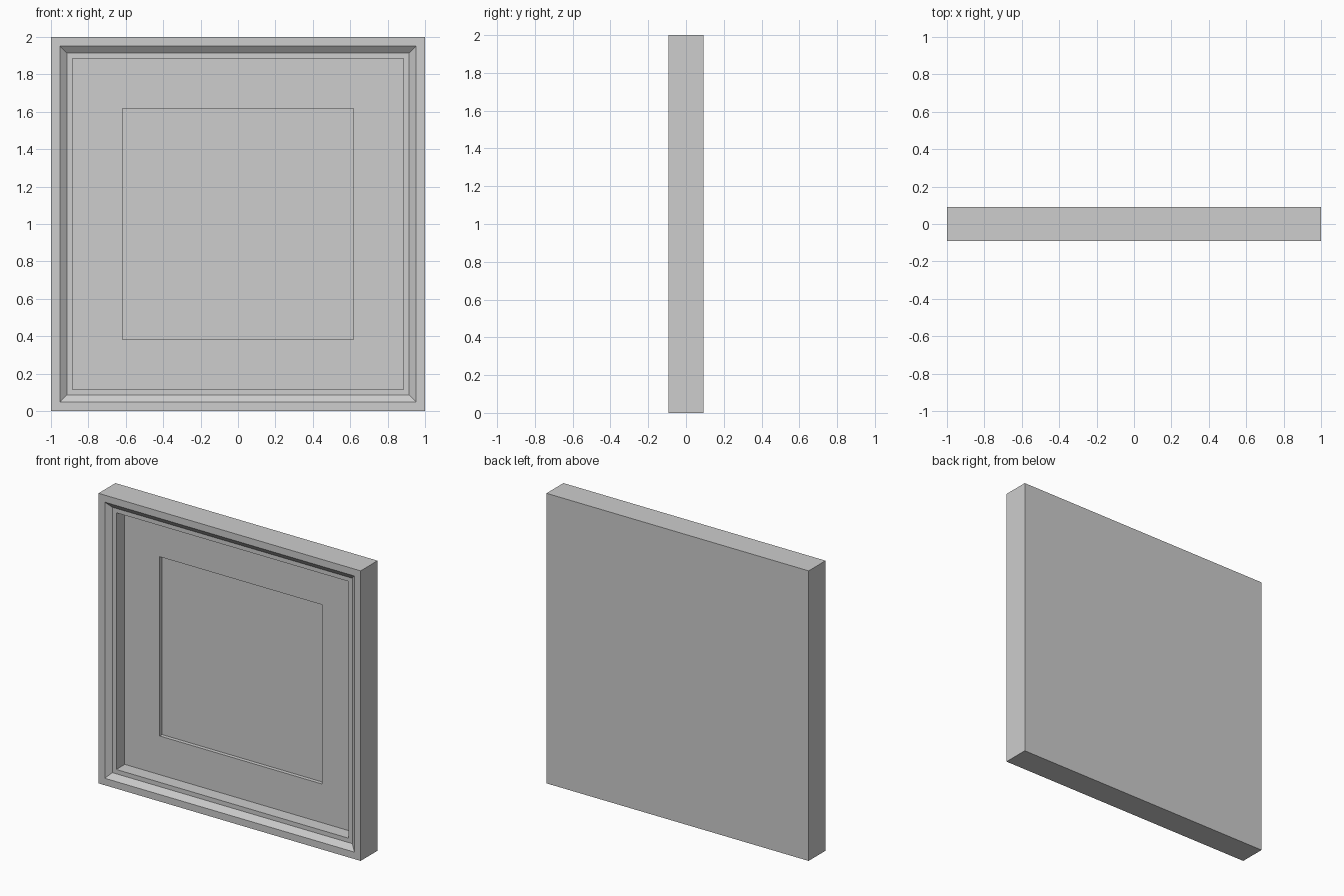
import bpy
import bmesh

cube = bpy.data.objects.get("Cube")
if cube:
    bpy.data.objects.remove(cube, do_unlink=True)

GREY = (0.61, 0.61, 0.61, 1.0)
grey = bpy.data.materials.new("plain_grey")
grey.use_nodes = True
grey.diffuse_color = GREY
grey.node_tree.nodes["Principled BSDF"].inputs["Base Color"].default_value = GREY


def square_loft(name, profile, cap_start=False, cap_end=False):
    """Join concentric squares, given as (half size, depth y), into one surface."""
    bm = bmesh.new()
    corners = ((-1, -1), (1, -1), (1, 1), (-1, 1))
    rings = [[bm.verts.new((sx * half, y, 1 + sz * half)) for sx, sz in corners]
             for half, y in profile]
    for a, b in zip(rings, rings[1:]):
        for i in range(4):
            j = (i + 1) % 4
            bm.faces.new((a[i], a[j], b[j], b[i]))
    if cap_start:
        bm.faces.new(rings[0][::-1])
    if cap_end:
        bm.faces.new(rings[-1])
    mesh = bpy.data.meshes.new(name)
    bm.to_mesh(mesh)
    bm.free()
    mesh.materials.append(grey)
    obj = bpy.data.objects.new(name, mesh)
    bpy.context.collection.objects.link(obj)
    return obj


FRONT, BACK = -0.092, 0.092
LEDGE = FRONT + 0.03      # flat strip inside the bevel
PANEL = 0.03              # main panel surface
RECESS = 0.056            # sunken centre square

# Frame: closed back, outer sides, front lip, bevel, ledge and inner wall
square_loft("frame", [(1.0, BACK), (1.0, FRONT), (0.952, FRONT),
                      (0.915, LEDGE), (0.885, LEDGE), (0.885, PANEL)],
            cap_start=True)

# Panel with a shallow square recess, closing the frame opening
square_loft("recessed_panel", [(0.885, PANEL), (0.618, PANEL), (0.618, RECESS)],
            cap_end=True)
